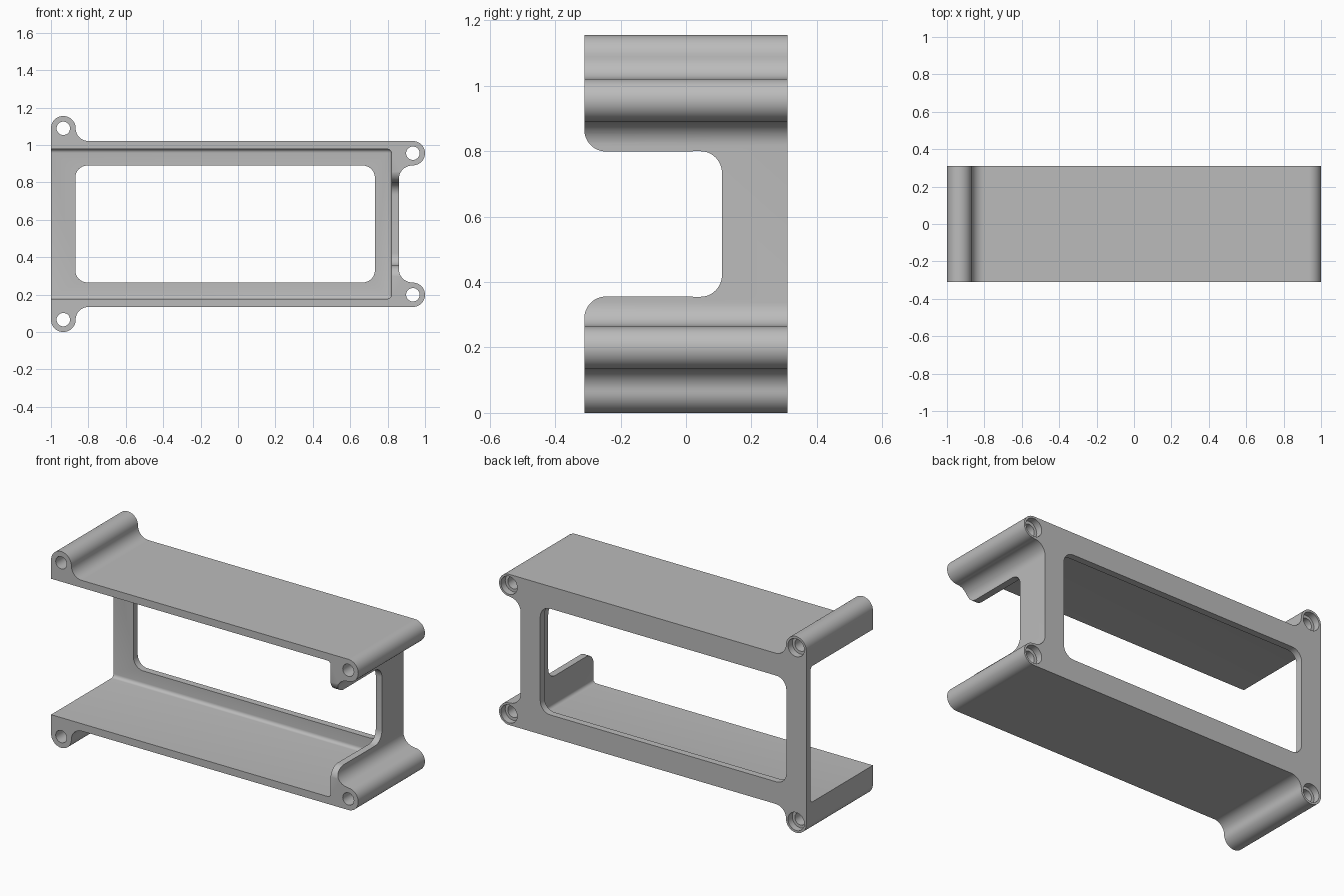
import bpy, bmesh, math
from mathutils import Vector

if "Cube" in bpy.data.objects:
    bpy.data.objects.remove(bpy.data.objects["Cube"])

MID, HALF = 0.5775, 0.31          # mirror height, half depth
grey = bpy.data.materials.new("plain grey")
grey.diffuse_color = (0.5, 0.5, 0.5, 1)
grey.use_nodes = True
grey.node_tree.nodes["Principled BSDF"].inputs["Base Color"].default_value = grey.diffuse_color


def arc(cx, cy, r, a0, a1, n=12):
    return [(cx + r * math.cos(math.radians(a0 + (a1 - a0) * i / n)),
             cy + r * math.sin(math.radians(a0 + (a1 - a0) * i / n))) for i in range(n + 1)]


def prism(name, pts, lo, hi, axis="y"):
    """Extrude a 2D outline along y (points are x, z) or along x (points are y, z)."""
    bm = bmesh.new()
    verts = [bm.verts.new((a, lo, b) if axis == "y" else (lo, a, b)) for a, b in pts]
    face = bm.faces.new(verts)
    out = bmesh.ops.extrude_face_region(bm, geom=[face])
    move = Vector((0, hi - lo, 0) if axis == "y" else (hi - lo, 0, 0))
    bmesh.ops.translate(bm, vec=move, verts=[g for g in out["geom"] if isinstance(g, bmesh.types.BMVert)])
    return finish(name, bm)


def finish(name, bm):
    bmesh.ops.recalc_face_normals(bm, faces=bm.faces)
    me = bpy.data.meshes.new(name)
    bm.to_mesh(me)
    bm.free()
    me.materials.append(grey)
    ob = bpy.data.objects.new(name, me)
    bpy.context.collection.objects.link(ob)
    return ob


def cut(target, cutter):
    bpy.context.view_layer.objects.active = target
    mod = target.modifiers.new("cut", "BOOLEAN")
    mod.operation, mod.solver, mod.object = "DIFFERENCE", "EXACT", cutter
    bpy.ops.object.modifier_apply(modifier=mod.name)
    bpy.data.objects.remove(cutter)


# Outer outline with four screw bosses: upper half, mirrored to the lower half
LUG, ARM, R = (-0.934, 1.089), (0.935, 0.956), 0.066
upper = arc(0.932, 0.818, 0.072, 180, 90)                  # fillet from wall to right boss
upper += arc(*ARM, 0.065, -90, 90, 24)                     # right boss
upper += arc(-0.80, 1.089, 0.068, 270, 180)                # fillet to left boss
upper += arc(*LUG, R, 0, 180, 24)                          # left boss
lower = [(x, 2 * MID - z) for x, z in reversed(upper)]
frame = prism("bracket_frame", upper + lower, -HALF, HALF)

# Channel, open at the front and left, with rounded inner back edges
bm = bmesh.new()
bmesh.ops.create_cube(bm, size=1)
x0, x1, y0, y1 = -1.2, 0.82, -0.5, 0.27
for v in bm.verts:
    v.co = ((x0 + x1) / 2 + v.co.x * (x1 - x0), (y0 + y1) / 2 + v.co.y * (y1 - y0), MID + v.co.z * 0.8)
inner = [e for e in bm.edges
         if sum(all(abs(v.co[i] - c) < 1e-4 for v in e.verts)
                for i, c in ((0, x1), (1, y1), (2, MID + 0.4), (2, MID - 0.4))) == 2]
bmesh.ops.bevel(bm, geom=inner, offset=0.02, segments=5, profile=0.5, affect="EDGES")
cut(frame, finish("channel_cutter", bm))

# Rounded window through the back panel
r = 0.065
window = []
for cx, cz, a in ((0.732 - r, 0.89 - r, 0), (-0.87 + r, 0.89 - r, 90),
                  (-0.87 + r, 0.265 + r, 180), (0.732 - r, 0.265 + r, 270)):
    window += arc(cx, cz, r, a, a + 90)
cut(frame, prism("window_cutter", window, 0.1, 0.5))

# Notch in the right wall: rounded inside, flared at the front
f, top = 0.066, 0.80
half = [(-0.5, 1.0), (-HALF - 0.001, 1.0)] + arc(-HALF + f, top + f, f + 0.001, 180, 270)
half += arc(0.11 - f, top - f, f, 90, 0)
notch = half + [(y, 2 * MID - z) for y, z in reversed(half)]
cut(frame, prism("notch_cutter", notch, 0.79, 1.3, "x"))

# Screw holes, counterbored at the back
for x, z in (LUG, ARM):
    for zz in (z, 2 * MID - z):
        cut(frame, prism("hole_cutter", arc(x, zz, 0.036, 0, 360, 32)[:-1], -0.5, 0.5))
        cut(frame, prism("counterbore_cutter", arc(x, zz, 0.053, 0, 360, 32)[:-1], HALF - 0.04, 0.5))

# Smooth rounds, crisp edges
bpy.ops.object.select_all(action="DESELECT")
frame.select_set(True)
bpy.context.view_layer.objects.active = frame
bpy.ops.object.shade_smooth_by_angle(angle=math.radians(30))
